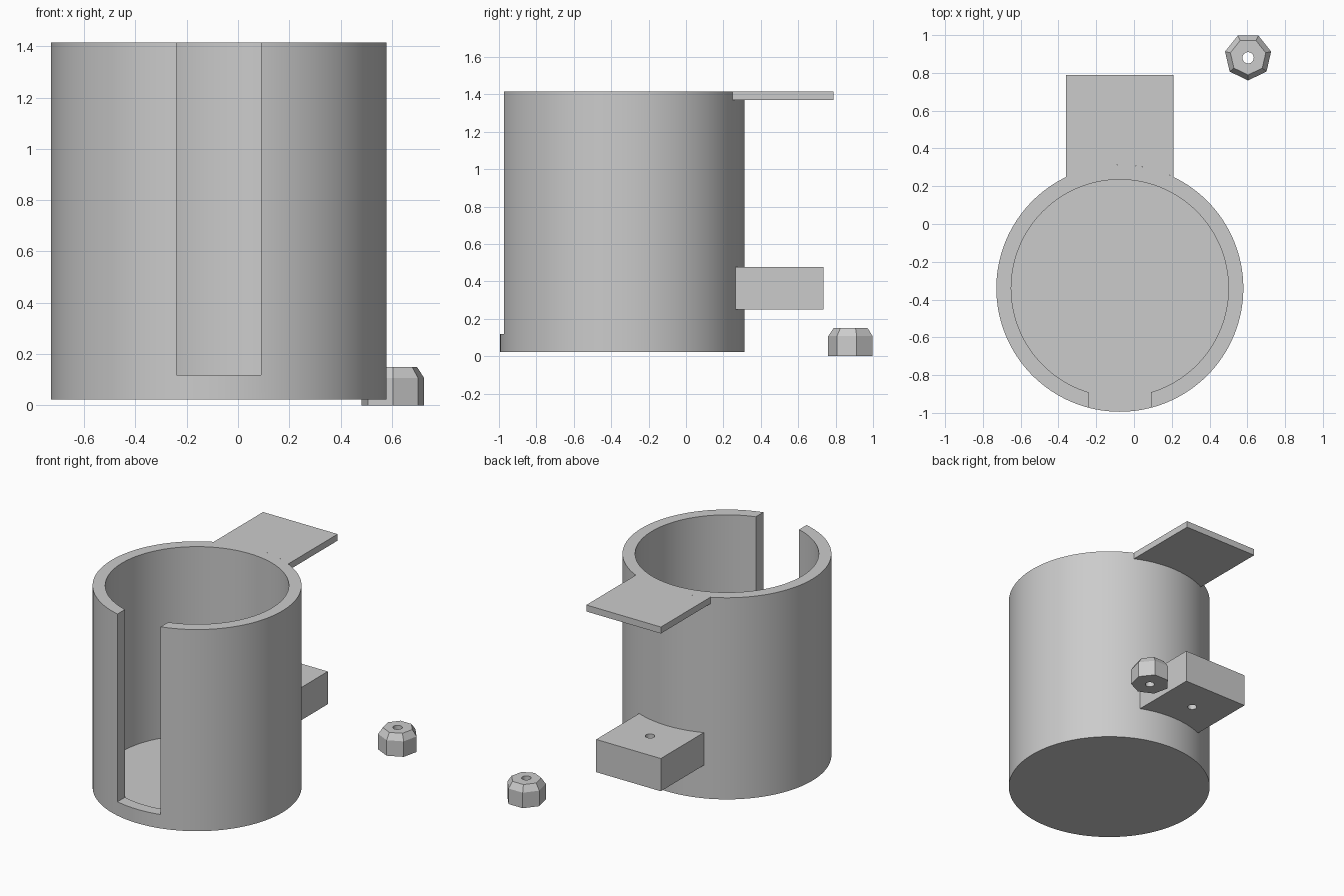
import bpy, bmesh, math
from mathutils import Matrix

if "Cube" in bpy.data.objects:
    bpy.data.objects.remove(bpy.data.objects["Cube"], do_unlink=True)

CX, CY = -0.075, -0.34          # cup axis
R_OUT, R_IN = 0.654, 0.575
Z0, Z1 = 0.022, 1.415

grey = bpy.data.materials.new("plain_grey")
grey.use_nodes = True
colour = (0.6, 0.6, 0.6, 1)
grey.diffuse_color = colour
grey.node_tree.nodes["Principled BSDF"].inputs["Base Color"].default_value = colour


def finish(name, bm):
    bmesh.ops.recalc_face_normals(bm, faces=bm.faces)
    mesh = bpy.data.meshes.new(name)
    bm.to_mesh(mesh)
    bm.free()
    mesh.materials.append(grey)
    obj = bpy.data.objects.new(name, mesh)
    bpy.context.collection.objects.link(obj)
    return obj


def prism(name, outline, z0, z1):
    """Extrude a flat outline from z0 up to z1."""
    bm = bmesh.new()
    face = bm.faces.new([bm.verts.new((x, y, z0)) for x, y in outline])
    top = bmesh.ops.extrude_face_region(bm, geom=[face])["geom"]
    bmesh.ops.translate(bm, vec=(0, 0, z1 - z0),
                        verts=[v for v in top if isinstance(v, bmesh.types.BMVert)])
    return finish(name, bm)


def ring(x, y, radius, sides, start=0.0):
    return [(x + radius * math.cos(start + math.tau * i / sides),
             y + radius * math.sin(start + math.tau * i / sides)) for i in range(sides)]


def cut(obj, cutter):
    cutter.hide_render = True
    mod = obj.modifiers.new("cut", "BOOLEAN")
    mod.operation, mod.solver, mod.object = "DIFFERENCE", "EXACT", cutter
    select(obj)
    bpy.ops.object.modifier_apply(modifier=mod.name)
    bpy.data.objects.remove(cutter, do_unlink=True)


def select(obj):
    bpy.ops.object.select_all(action="DESELECT")
    obj.select_set(True)
    bpy.context.view_layer.objects.active = obj


def smooth(obj):
    select(obj)
    bpy.ops.object.shade_smooth_by_angle(angle=math.radians(30))


def bracket(name, half_width, y_end, z0, z1):
    """Rectangular plate whose inner end is curved to fit the cup wall."""
    a = math.asin(half_width / R_OUT)
    n = 20
    arc = [(CX + R_OUT * math.sin(t), CY + R_OUT * math.cos(t))
           for t in (a - 2 * a * i / n for i in range(n + 1))]
    return prism(name, arc + [(CX - half_width, y_end), (CX + half_width, y_end)], z0, z1)


# Cup with closed floor and a tall slot in the front
cup = prism("cup", ring(CX, CY, R_OUT, 128), Z0, Z1)
cut(cup, prism("bore", ring(CX, CY, R_IN, 128), 0.113, Z1 + 0.2))
w = 0.165
cut(cup, prism("slot", [(CX - w, CY - 0.9), (CX + w, CY - 0.9),
                        (CX + w, CY - 0.3), (CX - w, CY - 0.3)], 0.118, Z1 + 0.3))
smooth(cup)

# Flat tab at the rim
tab = bracket("rim_tab", 0.285, 0.788, 1.37, Z1)
smooth(tab)

# Lower mounting block with a vertical screw hole
block = bracket("mounting_block", 0.247, 0.735, 0.25, 0.476)
cut(block, prism("block_hole", ring(CX, 0.5, 0.03, 24), 0.1, 0.6))
smooth(block)

# Loose seven-sided nut with a chamfered top and a through hole
NX, NY, SIDES = 0.604, 0.885, 7
bm = bmesh.new()
loops = [[bm.verts.new((x, y, z)) for x, y in ring(NX, NY, r, SIDES, -math.pi / 2)]
         for r, z in ((0.125, 0.0), (0.125, 0.107), (0.096, 0.15))]
for low, high in zip(loops, loops[1:]):
    for i in range(SIDES):
        j = (i + 1) % SIDES
        bm.faces.new((low[i], low[j], high[j], high[i]))
bm.faces.new(loops[0])
bm.faces.new(loops[-1])
nut = finish("nut", bm)
cut(nut, prism("nut_hole", ring(NX, NY - 0.005, 0.03, 24), -0.1, 0.3))
smooth(nut)
